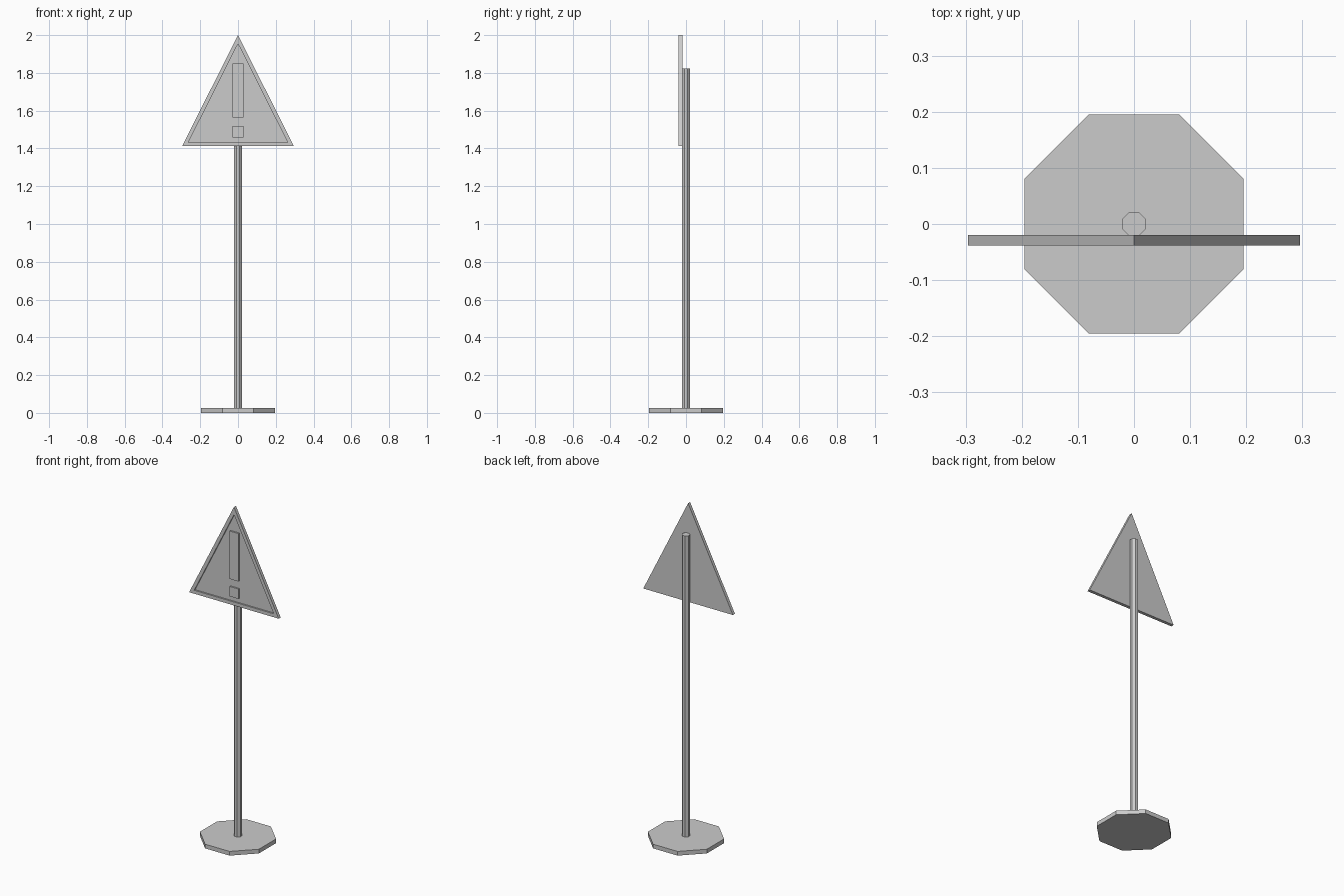
import bpy, bmesh
from math import pi, cos
from mathutils import Matrix

if "Cube" in bpy.data.objects:
    bpy.data.objects.remove(bpy.data.objects["Cube"])

BACK, FRONT, DEPTH = -0.0196, -0.0385, 0.009


def finish(name, bm):
    bmesh.ops.recalc_face_normals(bm, faces=bm.faces)
    mesh = bpy.data.meshes.new(name)
    bm.to_mesh(mesh)
    bm.free()
    obj = bpy.data.objects.new(name, mesh)
    bpy.context.collection.objects.link(obj)


def octagon(name, apothem, z0, z1):
    bm = bmesh.new()
    r = apothem / cos(pi / 8)
    m = Matrix.Translation((0, 0, (z0 + z1) / 2)) @ Matrix.Rotation(pi / 8, 4, 'Z')
    bmesh.ops.create_cone(bm, cap_ends=True, segments=8, radius1=r, radius2=r,
                          depth=z1 - z0, matrix=m)
    # make sure flats face the axes
    if max(v.co.x for v in bm.verts) > apothem * 1.01:
        bmesh.ops.rotate(bm, verts=bm.verts, matrix=Matrix.Rotation(pi / 8, 3, 'Z'))
    finish(name, bm)


def plate(name, outline, y_back, y_front, inset=0, recess=0):
    bm = bmesh.new()
    back = bm.faces.new([bm.verts.new((x, y_back, z)) for x, z in outline])
    out = bmesh.ops.extrude_face_region(bm, geom=[back], use_keep_orig=True)['geom']
    front = next(g for g in out if isinstance(g, bmesh.types.BMFace))
    for v in front.verts:
        v.co.y = y_front
    bmesh.ops.recalc_face_normals(bm, faces=bm.faces)
    if inset:
        bmesh.ops.inset_region(bm, faces=[front], thickness=inset, use_even_offset=True)
        # second ring drops straight back to make the recessed panel
        ret = bmesh.ops.extrude_discrete_faces(bm, faces=[front])['faces']
        for v in ret[0].verts:
            v.co.y += recess
    finish(name, bm)


def rect(w, z0, z1):
    return [(-w, z0), (w, z0), (w, z1), (-w, z1)]


# Foot and pole
octagon("base", 0.195, 0, 0.025)
octagon("pole", 0.0212, 0.025, 1.822)

# Triangular board with raised rim
plate("sign_board", [(-0.296, 1.412), (0.296, 1.412), (0, 2.0)],
      BACK, FRONT, 0.0206, DEPTH)

# Raised warning mark
plate("mark_bar", rect(0.029, 1.563, 1.849), FRONT + DEPTH, FRONT)
plate("mark_dot", rect(0.029, 1.459, 1.518), FRONT + DEPTH, FRONT)
